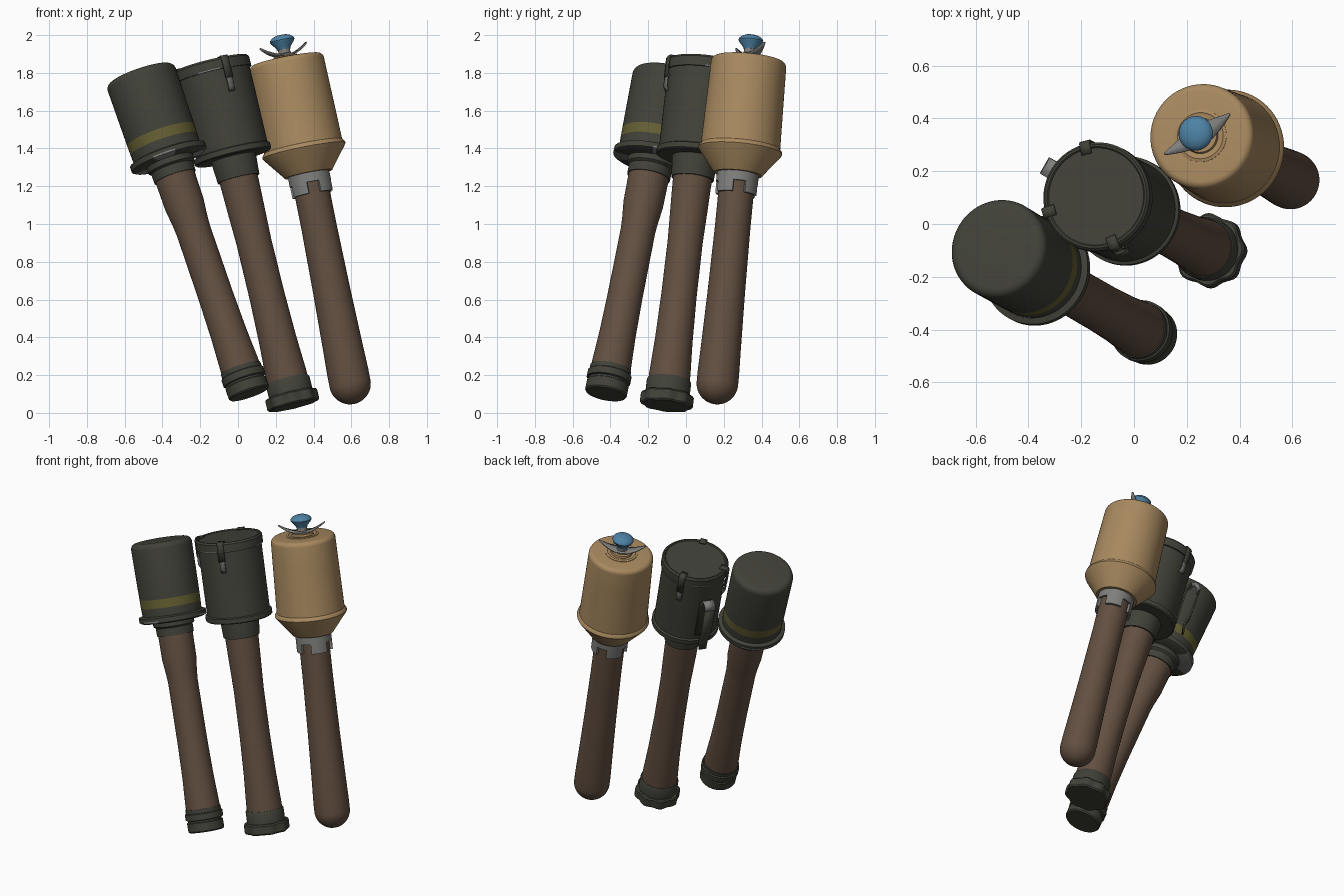
import bpy, bmesh, math
from mathutils import Vector, Matrix

if "Cube" in bpy.data.objects:
    bpy.data.objects.remove(bpy.data.objects["Cube"])


def material(name, rgb):
    m = bpy.data.materials.new(name)
    m.diffuse_color = (*rgb, 1)
    m.use_nodes = True
    m.node_tree.nodes["Principled BSDF"].inputs["Base Color"].default_value = m.diffuse_color
    return m


OLIVE = material("dark_olive_paint", (0.052, 0.053, 0.040))
WOOD = material("brown_wood", (0.122, 0.078, 0.052))
TAN = material("sand_paint", (0.39, 0.25, 0.115))
BLUE = material("blue_paint", (0.075, 0.22, 0.37))
STEEL = material("bare_steel", (0.21, 0.21, 0.205))
YELLOW = material("dull_yellow", (0.125, 0.112, 0.032))
GREEN_STEEL = material("dark_steel", (0.12, 0.12, 0.115))
SEGS = 64


def frame(bottom, top):
    """Placement whose local z runs from bottom to top."""
    b, d = Vector(bottom), Vector(top) - Vector(bottom)
    q = Vector((0, 0, 1)).rotation_difference(d)
    return Matrix.Translation(b) @ q.to_matrix().to_4x4()


def finish(name, bm, mats, place, smooth=True):
    bmesh.ops.recalc_face_normals(bm, faces=bm.faces)
    me = bpy.data.meshes.new(name)
    bm.to_mesh(me)
    bm.free()
    for m in mats:
        me.materials.append(m)
    ob = bpy.data.objects.new(name, me)
    bpy.context.collection.objects.link(ob)
    ob.matrix_world = place
    if smooth:
        bpy.ops.object.select_all(action='DESELECT')
        ob.select_set(True)
        bpy.context.view_layer.objects.active = ob
        bpy.ops.object.shade_smooth_by_angle(angle=math.radians(35))
    return ob


def lathe(name, profile, mats, place, wave=None, rule=None):
    """Spin (radius, height) points; wave scales radius, rule picks the colour."""
    bm = bmesh.new()
    rings = []
    for r, t in profile:
        if r == 0:
            rings.append([bm.verts.new((0, 0, t))] * SEGS)
            continue
        ring = []
        for i in range(SEGS):
            a = 2 * math.pi * i / SEGS
            k = r * (wave(a) if wave else 1)
            ring.append(bm.verts.new((k * math.cos(a), k * math.sin(a), t)))
        rings.append(ring)
    for lo, hi in zip(rings, rings[1:]):
        for i in range(SEGS):
            j = (i + 1) % SEGS
            f = bm.faces.new(list(dict.fromkeys((lo[i], lo[j], hi[j], hi[i]))))
            if rule:
                c = f.calc_center_median()
                f.material_index = rule(math.atan2(c.y, c.x), c.z)
    return finish(name, bm, mats, place)


def strip(name, points, widths, mat, place, angle, thick):
    """Flat bent strip along (radius, height) points, turned about the axis."""
    bm = bmesh.new()
    pairs = [(bm.verts.new((r, -w, t)), bm.verts.new((r, w, t)))
             for (r, t), w in zip(points, widths)]
    for (a, b), (c, d) in zip(pairs, pairs[1:]):
        bm.faces.new((a, b, d, c))
    turn = Matrix.Rotation(math.radians(angle), 4, 'Z')
    ob = finish(name, bm, [mat], place @ turn)
    s = ob.modifiers.new("thickness", 'SOLIDIFY')
    s.thickness = thick
    s.offset = 0
    return ob


def arc(r0, t0, rad, n, a0, a1):
    """Quarter-round points for edges and domes."""
    return [(r0 + rad * math.cos(math.radians(a0 + (a1 - a0) * i / n)),
             t0 + rad * math.sin(math.radians(a0 + (a1 - a0) * i / n)))
            for i in range(n + 1)]


def worn(a, t):
    return 1 if math.sin(3 * a + 0.5) + 0.6 * math.sin(7 * a) > 0.35 else 0


# --- left stick: plain can with a yellow band
A = frame((0.06, -0.425, 0.10), (-0.52, -0.09, 1.795))
lathe("left_end_cap", [(0, 0), (0.106, 0), (0.112, 0.008), (0.112, 0.06), (0.105, 0.064),
      (0.105, 0.074), (0.117, 0.078), (0.117, 0.115), (0.11, 0.12), (0.11, 0.145), (0.09, 0.145)],
      [OLIVE], A)
lathe("left_handle", [(0.106, 0.12), (0.105, 0.17), (0.097, 0.34), (0.093, 0.55), (0.092, 0.93),
      (0.096, 0.99), (0.106, 1.08), (0.108, 1.26)], [WOOD], A)
lathe("left_collar", [(0.1, 1.235), (0.115, 1.235), (0.115, 1.285), (0.128, 1.295),
      (0.128, 1.34), (0.1, 1.34)], [OLIVE], A)
lathe("left_flange", [(0.1, 1.325), (0.195, 1.325), (0.209, 1.333), (0.209, 1.343)],
      [OLIVE, STEEL], A, rule=worn)
lathe("left_flange_rim", [(0.209, 1.343), (0.209, 1.362), (0.186, 1.37)], [OLIVE], A)
lathe("left_can", [(0.184, 1.36), (0.186, 1.42), (0.187, 1.475)]
      + arc(0.155, 1.788, 0.035, 6, 0, 90) + [(0, 1.825)],
      [OLIVE, YELLOW], A, rule=lambda a, t: 1 if 1.42 < t < 1.475 else 0)

# --- middle stick: lidded can with clips, belt hook and fluted end cap
B = frame((0.295, -0.105, 0.037), (-0.145, 0.105, 1.85))
lathe("middle_fluted_cap", [(0, 0), (0.128, 0), (0.135, 0.008), (0.135, 0.058), (0.128, 0.066),
      (0.1, 0.068)], [OLIVE], B, wave=lambda a: 1 + 0.045 * math.cos(8 * a))
lathe("middle_cap_collar", [(0.11, 0.06), (0.118, 0.066), (0.118, 0.135), (0.112, 0.145),
      (0.09, 0.145)], [OLIVE], B)
lathe("middle_handle", [(0.11, 0.13), (0.109, 0.18), (0.1, 0.36), (0.094, 0.6), (0.093, 0.9),
      (0.1, 1.12), (0.104, 1.27)], [WOOD], B)
lathe("middle_collar", [(0.1, 1.245), (0.113, 1.245), (0.121, 1.36), (0.121, 1.38)], [OLIVE], B)
lathe("middle_flange", [(0.1, 1.36), (0.2, 1.36), (0.207, 1.366), (0.207, 1.394), (0.194, 1.4)],
      [OLIVE], B)
lathe("middle_can", [(0.195, 1.39), (0.197, 1.83)], [OLIVE], B)
lathe("middle_lid", [(0.195, 1.815), (0.207, 1.815), (0.207, 1.822)], [OLIVE, STEEL], B, rule=worn)
lathe("middle_lid_top", [(0.207, 1.822), (0.207, 1.866), (0.198, 1.877), (0.19, 1.877),
      (0.185, 1.871), (0, 1.871)], [OLIVE], B)
for n, ang in enumerate((-69, 103, 197)):
    strip(f"lid_clip_{n + 1}", [(0.165, 1.878), (0.207, 1.879), (0.215, 1.865), (0.215, 1.76)],
          [0.02] * 4, OLIVE, B, ang, 0.008)
    strip(f"clip_catch_{n + 1}", [(0.2, 1.775), (0.212, 1.765), (0.212, 1.71), (0.2, 1.69)],
          [0.016] * 4, GREEN_STEEL, B, ang, 0.012)
# belt hook, steel where it bends over
strip("belt_hook_back", [(0.203, 1.44), (0.205, 1.68), (0.222, 1.715)], [0.035] * 3,
      OLIVE, B, 150, 0.01)
strip("belt_hook_bend", [(0.222, 1.715), (0.245, 1.728), (0.27, 1.715), (0.282, 1.685)],
      [0.035] * 4, STEEL, B, 150, 0.01)
strip("belt_hook_tongue", [(0.282, 1.685), (0.275, 1.5), (0.255, 1.42), (0.265, 1.37)],
      [0.035, 0.033, 0.03, 0.024], OLIVE, B, 150, 0.01)

# --- right stick: sand can with a coned base, round handle end and blue pull knob
C = frame((0.593, 0.166, 0.155), (0.235, 0.343, 1.965))
lathe("right_handle", [(0, -0.11)] + arc(0, 0, 0.11, 10, -80, 0)
      + [(0.11, 0.06), (0.106, 0.2), (0.099, 0.5), (0.094, 0.85), (0.094, 1.1)], [WOOD], C)
lathe("right_sleeve", [(0.1, 1.085), (0.111, 1.085), (0.111, 1.15), (0.1, 1.15)], [STEEL], C)
# sleeve tabs with gaps between
for n in range(4):
    bm = bmesh.new()
    cols = []
    for i in range(9):
        a = math.radians(90 * n + 55 * i / 8 + 25)
        cols.append([bm.verts.new((r * math.cos(a), r * math.sin(a), t))
                     for r, t in ((0.095, 1.025), (0.111, 1.025), (0.111, 1.09), (0.095, 1.09))])
    for p, q in zip(cols, cols[1:]):
        for k in range(4):
            bm.faces.new((p[k], p[(k + 1) % 4], q[(k + 1) % 4], q[k]))
    bm.faces.new(cols[0])
    bm.faces.new(cols[-1])
    finish(f"sleeve_tab_{n + 1}", bm, [STEEL], C)
lathe("right_can", [(0.1, 1.135), (0.128, 1.135), (0.135, 1.145), (0.218, 1.252), (0.224, 1.262),
      (0.222, 1.272), (0.211, 1.285), (0.21, 1.31), (0.203, 1.6)]
      + arc(0.172, 1.73, 0.028, 6, 0, 90) + [(0.1, 1.761), (0, 1.761)], [TAN], C)
lathe("right_can_boss", [(0.1, 1.755), (0.1, 1.764), (0.088, 1.768), (0.078, 1.764),
      (0.068, 1.764), (0.064, 1.776), (0, 1.778)], [TAN], C)
lathe("knob_stem", [(0.045, 1.765), (0.045, 1.785), (0.032, 1.79), (0.032, 1.83), (0, 1.83)],
      [STEEL], C)
lathe("pull_knob", [(0, 1.812), (0.035, 1.812), (0.038, 1.822), (0.062, 1.85), (0.066, 1.86),
      (0.062, 1.87), (0.05, 1.88), (0.03, 1.888), (0, 1.891)], [BLUE], C)
# curved wings under the knob, one each side
us = [i / 8 for i in range(9)]
for n, ang in enumerate((31, 211)):
    strip(f"knob_wing_{n + 1}", [(0.145 * u, 1.778 + 0.055 * u * u) for u in us],
          [0.036 * (1 - u ** 1.5) + 0.004 for u in us], STEEL, C, ang, 0.007)
